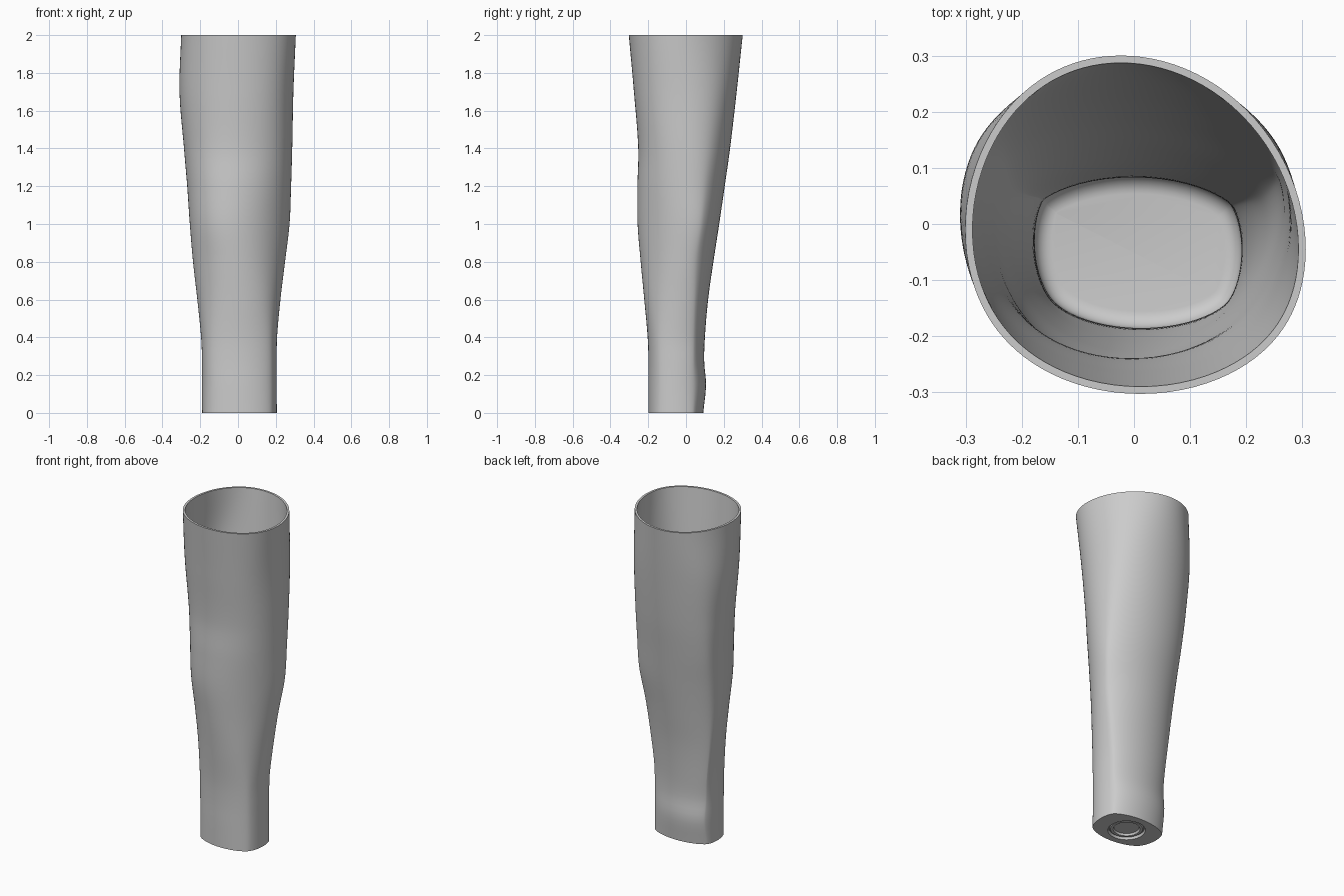
import bpy
import bmesh
from math import cos, sin, pi, tau

cube = bpy.data.objects.get("Cube")
if cube:
    bpy.data.objects.remove(cube, do_unlink=True)

SEGMENTS = 96
WALL = 0.013
FLOOR = 0.05
FILLET = 0.03
BASE_CENTRE = (0.008, -0.055)

# Height, then reach in thousandths along eight directions, from +x round to -y
SECTIONS = [
    (0.0, (205, 160, 90, 150, 190, 210, 200, 230)),
    (0.15, (205, 160, 105, 164, 190, 211, 200, 228)),
    (0.27, (205, 160, 95, 158, 190, 212, 200, 228)),
    (0.4, (207, 163, 98, 167, 195, 214, 205, 229)),
    (0.6, (225, 185, 113, 188, 215, 222, 225, 232)),
    (0.8, (250, 212, 140, 211, 237, 240, 245, 236)),
    (1.0, (275, 248, 170, 238, 253, 263, 262, 244)),
    (1.2, (283, 262, 200, 266, 267, 267, 262, 256)),
    (1.4, (288, 275, 230, 287, 285, 270, 256, 268)),
    (1.7, (293, 288, 267, 308, 310, 292, 277, 294)),
    (2.0, (307, 283, 303, 304, 300, 311, 300, 325)),
]


def reach_at(z):
    """Smoothly blend the eight reaches between the listed sections."""
    last = len(SECTIONS) - 1
    i = max(k for k in range(last) if SECTIONS[k][0] <= z or k == 0)
    z0, a = SECTIONS[i]
    z1, b = SECTIONS[i + 1]
    span = z1 - z0
    t = (z - z0) / span

    def slope(k, d):
        lo, hi = SECTIONS[max(k - 1, 0)], SECTIONS[min(k + 1, last)]
        return (hi[1][d] - lo[1][d]) / (hi[0] - lo[0]) * span

    result = []
    for d in range(8):
        m0, m1 = slope(i, d), slope(i + 1, d)
        c = 3 * (b[d] - a[d]) - 2 * m0 - m1
        e = 2 * (a[d] - b[d]) + m0 + m1
        result.append((a[d] + t * (m0 + t * (c + t * e))) / 1000)
    return result


def section_ring(z, inset=0.0):
    """Rounded outline touching the eight reaches, moved inward by inset."""
    reach = reach_at(z)
    waves = []
    for k, weight in enumerate((0.5, 1, 1, 0.7, 0.5)):
        p = sum(r * cos(k * d * pi / 4) for d, r in enumerate(reach))
        q = sum(r * sin(k * d * pi / 4) for d, r in enumerate(reach))
        waves.append((k, p * weight / 4, q * weight / 4))
    ring = []
    for s in range(SEGMENTS):
        a = tau * s / SEGMENTS
        h = sum(p * cos(k * a) + q * sin(k * a) for k, p, q in waves) - inset
        g = sum(k * (q * cos(k * a) - p * sin(k * a)) for k, p, q in waves)
        ring.append((h * cos(a) - g * sin(a), h * sin(a) + g * cos(a), z))
    return ring


def circle_ring(radius, z):
    x, y = BASE_CENTRE
    angles = [tau * s / SEGMENTS for s in range(SEGMENTS)]
    return [(x + radius * cos(a), y + radius * sin(a), z) for a in angles]


def loft(name, rings, material):
    """Skin a stack of rings and close both ends."""
    bm = bmesh.new()
    loops = [[bm.verts.new(co) for co in ring] for ring in rings]
    for low, high in zip(loops, loops[1:]):
        for s in range(SEGMENTS):
            n = (s + 1) % SEGMENTS
            bm.faces.new((low[s], low[n], high[n], high[s]))
    bm.faces.new(list(reversed(loops[0])))
    bm.faces.new(loops[-1])
    bmesh.ops.recalc_face_normals(bm, faces=bm.faces[:])
    mesh = bpy.data.meshes.new(name)
    bm.to_mesh(mesh)
    bm.free()
    mesh.materials.append(material)
    obj = bpy.data.objects.new(name, mesh)
    bpy.context.collection.objects.link(obj)
    bpy.ops.object.select_all(action="DESELECT")
    obj.select_set(True)
    bpy.context.view_layer.objects.active = obj
    bpy.ops.object.shade_smooth_by_angle()
    return obj


grey = bpy.data.materials.new("light_grey")
grey.use_nodes = True
colour = (0.6, 0.6, 0.6, 1.0)
grey.diffuse_color = colour
grey.node_tree.nodes["Principled BSDF"].inputs["Base Color"].default_value = colour

# Underside: a stepped round recess, from its centre outward
rings = [circle_ring(r, z) for r, z in
         ((0.07, 0.02), (0.075, 0.008), (0.09, 0.008), (0.095, 0.015),
          (0.1, 0.015), (0.105, 0.0))]

# Outer wall, bottom to top
steps = 64
rings += [section_ring(2 * i / steps) for i in range(steps + 1)]

# Inner wall, top down to the floor fillet
start = FLOOR + FILLET
for i in range(steps + 1):
    rings.append(section_ring(2 - (2 - start) * i / steps, WALL))

# Rounded edge of the inside floor
for i in range(1, 7):
    a = pi / 2 * i / 6
    rings.append(section_ring(start - FILLET * sin(a),
                              WALL + FILLET * (1 - cos(a))))

loft("hollow_sleeve", rings, grey)
